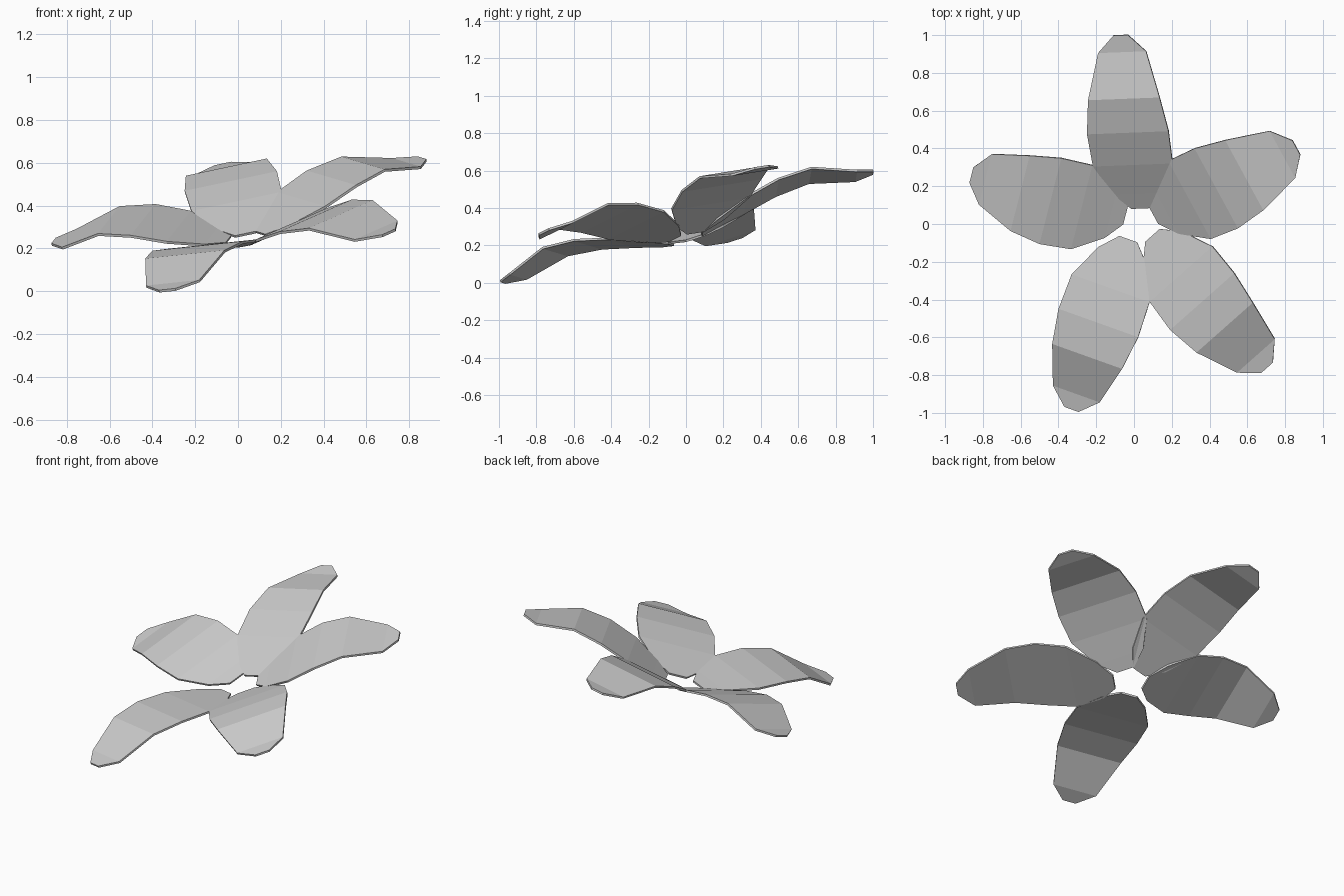
import bpy, bmesh
from mathutils import Vector

cube = bpy.data.objects.get("Cube")
if cube:
    bpy.data.objects.remove(cube, do_unlink=True)

grey = bpy.data.materials.new("petal grey")
grey.use_nodes = True
colour = (0.6, 0.6, 0.6, 1)
grey.diffuse_color = colour
grey.node_tree.nodes["Principled BSDF"].inputs["Base Color"].default_value = colour

# The whole flower lies on a tilted plane
SLOPE_X, SLOPE_Y = 0.202, 0.27
NORMAL = Vector((-SLOPE_X, -SLOPE_Y, 1)).normalized()

# Petal stations: fraction of length, width, bow away from the root-tip chord
STATIONS = [(0, 0.10, 0), (0.09, 0.27, 0.021), (0.27, 0.44, 0.065), (0.465, 0.45, 0.098),
            (0.66, 0.395, 0.099), (0.905, 0.265, 0.012), (1, 0.08, 0)]


def on_plane(x, y, lift):
    return Vector((x, y, SLOPE_X * x + SLOPE_Y * y + lift))


def petal(name, root, tip, wide):
    start, end = on_plane(*root, 0.235), on_plane(*tip, 0.335)
    across = (end - start).cross(NORMAL).normalized()
    bm = bmesh.new()
    previous = None
    for along, width, bow in STATIONS:
        middle = start.lerp(end, along) + NORMAL * bow
        half = across * width * wide / 2
        pair = [bm.verts.new(middle - half), bm.verts.new(middle + half)]
        if previous:
            bm.faces.new((previous[0], previous[1], pair[1], pair[0]))
        previous = pair
    mesh = bpy.data.meshes.new(name)
    bm.to_mesh(mesh)
    bm.free()
    mesh.materials.append(grey)
    obj = bpy.data.objects.new(name, mesh)
    bpy.context.collection.objects.link(obj)
    thick = obj.modifiers.new("thickness", 'SOLIDIFY')
    thick.thickness = 0.012
    thick.offset = 0


# Five petals around an open centre
petal("back_petal", (0.035, 0.085), (-0.07, 1.0), 0.98)
petal("right_petal", (-0.045, 0.05), (-0.86, 0.26), 1.09)
petal("front_right_petal", (-0.03, -0.08), (-0.33, -0.98), 1.0)
petal("front_left_petal", (0.10, -0.06), (0.705, -0.76), 1.06)
petal("left_petal", (0.105, 0.05), (0.86, 0.405), 1.08)
